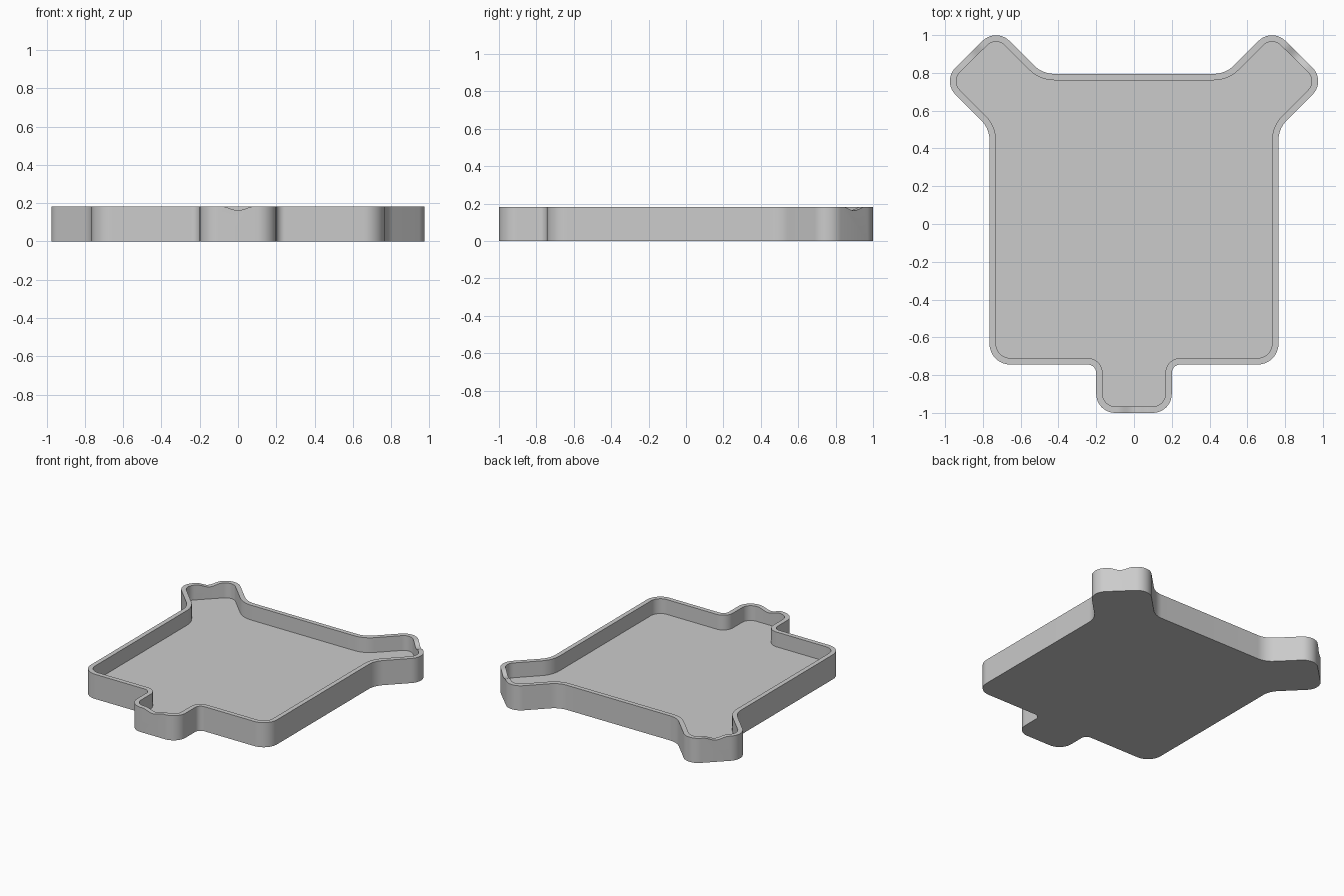
import bpy, bmesh, math
from mathutils import Vector, Matrix

if "Cube" in bpy.data.objects:
    bpy.data.objects.remove(bpy.data.objects["Cube"])

HEIGHT, FLOOR, WALL = 0.183, 0.073, 0.034

# Right half of the outline, counter-clockwise: x, y, corner radius
HALF = [(0.20, -1.0, 0.10), (0.20, -0.744, 0.045), (0.765, -0.744, 0.11),
        (0.765, 0.505, 0.15), (1.017, 0.757, 0.10), (0.73, 1.04, 0.10),
        (0.485, 0.795, 0.15)]
CORNERS = HALF + [(-x, y, r) for x, y, r in reversed(HALF)]


def outline(inset, steps=10):
    """Rounded outline, moved inward by inset."""
    points = []
    n = len(CORNERS)
    for i in range(n):
        a, p, b = (Vector(CORNERS[(i + k) % n][:2]) for k in (-1, 0, 1))
        d1, d2 = (p - a).normalized(), (b - p).normalized()
        turn = math.atan2(d1.cross(d2), d1.dot(d2))
        side = 1 if turn > 0 else -1
        # both outlines share the same arc centre
        radius = CORNERS[i][2]
        start = p - d1 * radius * math.tan(abs(turn) / 2)
        normal = Vector((-d1.y, d1.x)) * side
        centre = start + normal * radius
        arm = -normal * (radius - side * inset)
        for k in range(steps + 1):
            points.append(centre + Matrix.Rotation(turn * k / steps, 2) @ arm)
    return points


def new_object(name, bm):
    bmesh.ops.recalc_face_normals(bm, faces=bm.faces)
    mesh = bpy.data.meshes.new(name)
    bm.to_mesh(mesh)
    bm.free()
    mesh.materials.append(grey)
    obj = bpy.data.objects.new(name, mesh)
    bpy.context.collection.objects.link(obj)
    return obj


grey = bpy.data.materials.new("light grey")
grey.diffuse_color = (0.6, 0.6, 0.6, 1)
grey.use_nodes = True
grey.node_tree.nodes["Principled BSDF"].inputs["Base Color"].default_value = grey.diffuse_color

# Tray: outer wall, rim, inner wall, floor and underside
bm = bmesh.new()
rings = [[bm.verts.new((p.x, p.y, z)) for p in outline(inset)]
         for inset, z in ((0, 0), (0, HEIGHT), (WALL, HEIGHT), (WALL, FLOOR))]
for low, high in zip(rings, rings[1:]):
    for i in range(len(low)):
        j = (i + 1) % len(low)
        bm.faces.new((low[i], low[j], high[j], high[i]))
bm.faces.new(rings[0][::-1])
bm.faces.new(rings[3])
tray = new_object("tray", bm)
bpy.context.view_layer.objects.active = tray

# Shallow, softly flared notches in the rim at the end of each tab
HALF_WIDTH, DEPTH, STEPS = 0.09, 0.021, 24
for x, y, angle in ((0, -0.98, 0), (0.86, 0.885, math.radians(135)),
                    (-0.86, 0.885, math.radians(225))):
    profile = [(-HALF_WIDTH, 0.05), (HALF_WIDTH, 0.05)]
    for k in range(STEPS + 1):
        t = 1 - 2 * k / STEPS
        drop = DEPTH * (1 + math.cos(math.pi * t)) / 2
        profile.append((HALF_WIDTH * t, 0.0005 - drop))
    bm = bmesh.new()
    ends = [[bm.verts.new((u, side, v)) for u, v in profile]
            for side in (-0.06, 0.06)]
    for i in range(len(profile)):
        j = (i + 1) % len(profile)
        bm.faces.new((ends[0][i], ends[0][j], ends[1][j], ends[1][i]))
    bm.faces.new(ends[0])
    bm.faces.new(ends[1][::-1])
    cutter = new_object("notch_cutter", bm)
    cutter.hide_render = True
    cutter.location = (x, y, HEIGHT)
    cutter.rotation_euler.z = angle
    bpy.context.view_layer.update()
    cut = tray.modifiers.new("notch", 'BOOLEAN')
    cut.operation, cut.solver, cut.object = 'DIFFERENCE', 'EXACT', cutter
    bpy.ops.object.modifier_apply(modifier=cut.name)
    bpy.data.objects.remove(cutter)

# Smooth rounded corners, crisp rim
bpy.ops.object.select_all(action='DESELECT')
tray.select_set(True)
bpy.context.view_layer.objects.active = tray
bpy.ops.object.shade_smooth_by_angle(angle=math.radians(30))
